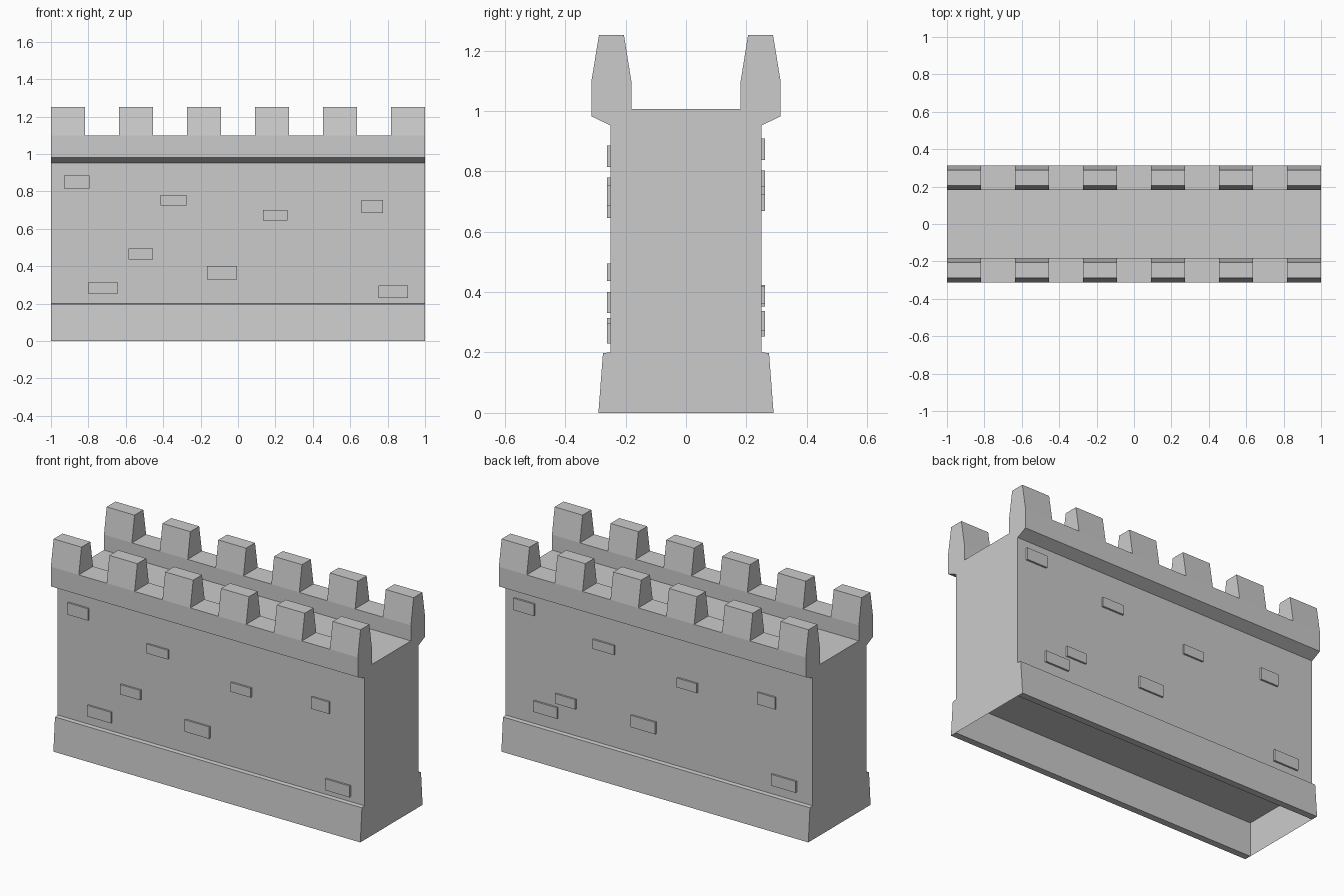
import bpy, bmesh

if "Cube" in bpy.data.objects:
    bpy.data.objects.remove(bpy.data.objects["Cube"])


def finish(name, bm):
    bmesh.ops.recalc_face_normals(bm, faces=bm.faces)
    mesh = bpy.data.meshes.new(name)
    bm.to_mesh(mesh)
    bm.free()
    ob = bpy.data.objects.new(name, mesh)
    bpy.context.collection.objects.link(ob)
    return ob


def prism(bm, profile, x0, x1):
    """Extrude a closed (y, z) profile along x."""
    a = [bm.verts.new((x0, y, z)) for y, z in profile]
    b = [bm.verts.new((x1, y, z)) for y, z in profile]
    n = len(profile)
    for i in range(n):
        j = (i + 1) % n
        bm.faces.new((a[i], a[j], b[j], b[i]))
    bm.faces.new(a[::-1])
    bm.faces.new(b)
    return a, b


# Wall body: half profile from the hollow underside up to the walkway, mirrored
half = [(0.25, 0.2), (0.25, 0), (0.29, 0), (0.275, 0.198), (0.25, 0.2005),
        (0.25, 0.952), (0.3134, 0.982), (0.3134, 1.098), (0.181, 1.098), (0.181, 1.007)]
profile = half + [(-y, z) for y, z in reversed(half)]
bm = bmesh.new()
a, b = prism(bm, profile, -1, 1)
# Thin end panels closing the hollow base
for end in (a, b):
    bm.faces.new((end[0], end[1], end[-2], end[-1]))
finish("wall_body", bm)

# Battlements: six tapered merlons on each side
w = 2 / 11
for side, label in ((-1, "front"), (1, "back")):
    bm = bmesh.new()
    for i in range(6):
        x = -1 + 2 * w * i
        prism(bm, [(side * y, z) for y, z in
                   ((0.3134, 1.098), (0.288, 1.252), (0.2056, 1.252), (0.181, 1.098))], x, x + w)
    finish(label + "_merlons", bm)

# Raised bricks: (left, right, bottom, top) as seen facing the wall
bricks = [(-0.93, -0.795, 0.815, 0.885), (-0.415, -0.275, 0.725, 0.78),
          (0.135, 0.265, 0.645, 0.70), (0.66, 0.775, 0.685, 0.755),
          (-0.80, -0.645, 0.25, 0.315), (-0.165, -0.005, 0.33, 0.40),
          (0.75, 0.91, 0.23, 0.297)]
front = bricks + [(-0.585, -0.455, 0.437, 0.495)]
back = [(l - 0.013, r - 0.013, lo + 0.023, hi + 0.023) for l, r, lo, hi in bricks]
back.append((-0.67, -0.54, 0.36, 0.418))
for side, label, layout in ((-1, "front", front), (1, "back", back)):
    bm = bmesh.new()
    for l, r, lo, hi in layout:
        y0, y1 = side * 0.25, side * 0.261
        prism(bm, [(y0, lo), (y1, lo), (y1, hi), (y0, hi)], -side * l, -side * r)
    finish(label + "_bricks", bm)
